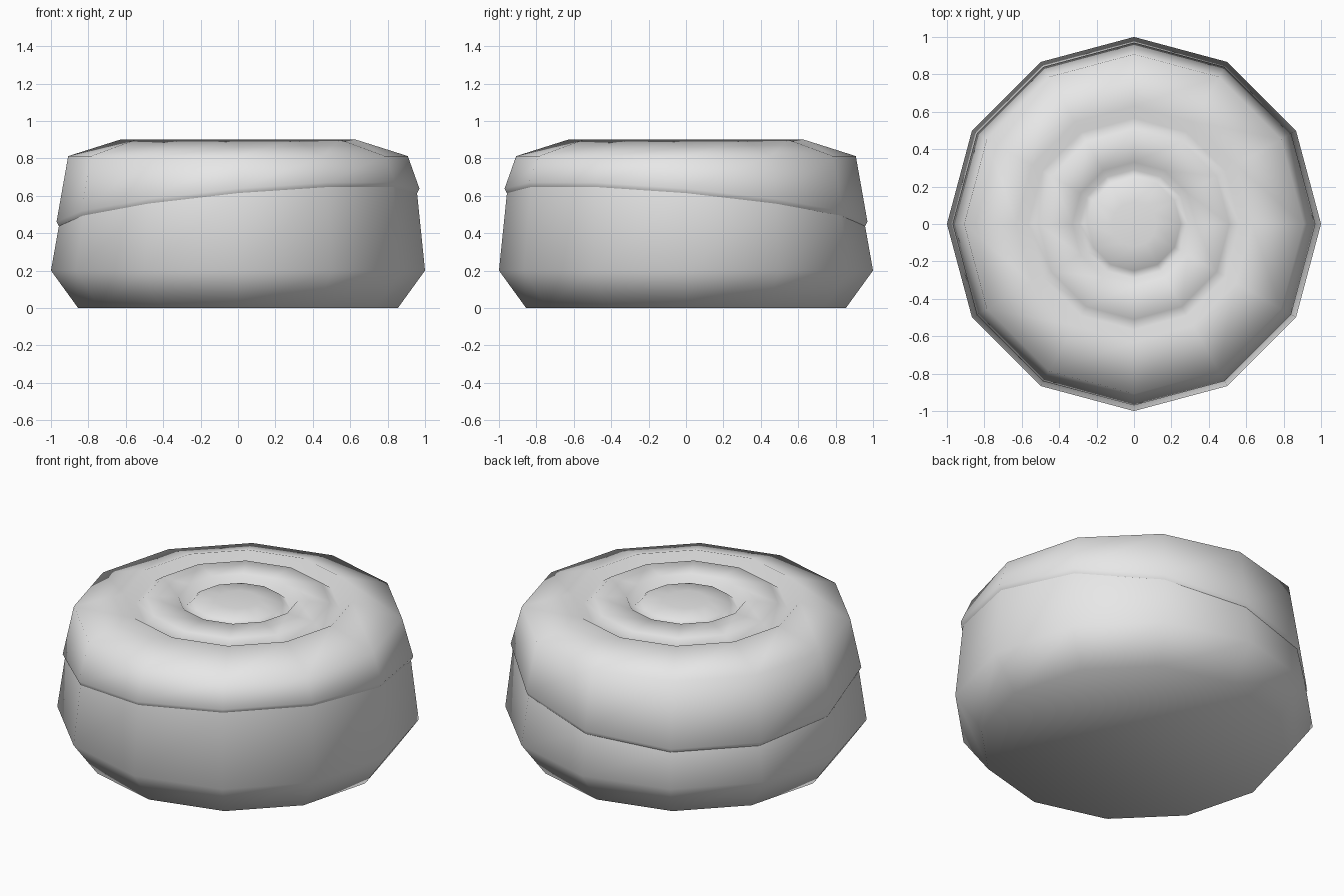
import bpy
import bmesh
from math import cos, sin, pi

SIDES = 12

cube = bpy.data.objects.get("Cube")
if cube:
    bpy.data.objects.remove(cube, do_unlink=True)

grey = bpy.data.materials.new("light_grey")
grey.use_nodes = True
grey.diffuse_color = (0.8, 0.8, 0.8, 1)
grey.node_tree.nodes["Principled BSDF"].inputs["Base Color"].default_value = (0.8, 0.8, 0.8, 1)


def lathe(name, profile, cap_bottom, cap_top):
    """Turn a profile of (radius, height, tilt); tilt raises the front left side."""
    bm = bmesh.new()
    rings = []
    for radius, height, tilt in profile:
        ring = []
        for i in range(SIDES):
            a = 2 * pi * i / SIDES
            z = height + tilt * cos(a + pi / 4)
            ring.append(bm.verts.new((radius * cos(a), radius * sin(a), z)))
        rings.append(ring)
    for low, high in zip(rings, rings[1:]):
        for i in range(SIDES):
            j = (i + 1) % SIDES
            bm.faces.new((low[i], low[j], high[j], high[i]))
    if cap_bottom:
        bm.faces.new(rings[0][::-1])
    if cap_top:
        bm.faces.new(rings[-1])
    mesh = bpy.data.meshes.new(name)
    bm.to_mesh(mesh)
    bm.free()
    mesh.materials.append(grey)
    mesh.shade_smooth()
    obj = bpy.data.objects.new(name, mesh)
    bpy.context.collection.objects.link(obj)
    return obj


TILT = 0.125

# Rounded base that runs up under the icing
lathe("base", [(0.855, 0, 0), (1, 0.2, 0), (0.957, 0.53, TILT)], True, False)

# Icing with a slanted lip and two ring grooves on top
lathe("icing", [
    (0.957, 0.525, TILT), (0.97, 0.55, TILT), (0.908, 0.812, 0),
    (0.63, 0.9, 0), (0.565, 0.85, 0), (0.51, 0.89, 0),
    (0.33, 0.895, 0), (0.29, 0.84, 0), (0.25, 0.875, 0), (0.12, 0.89, 0),
], False, True)
